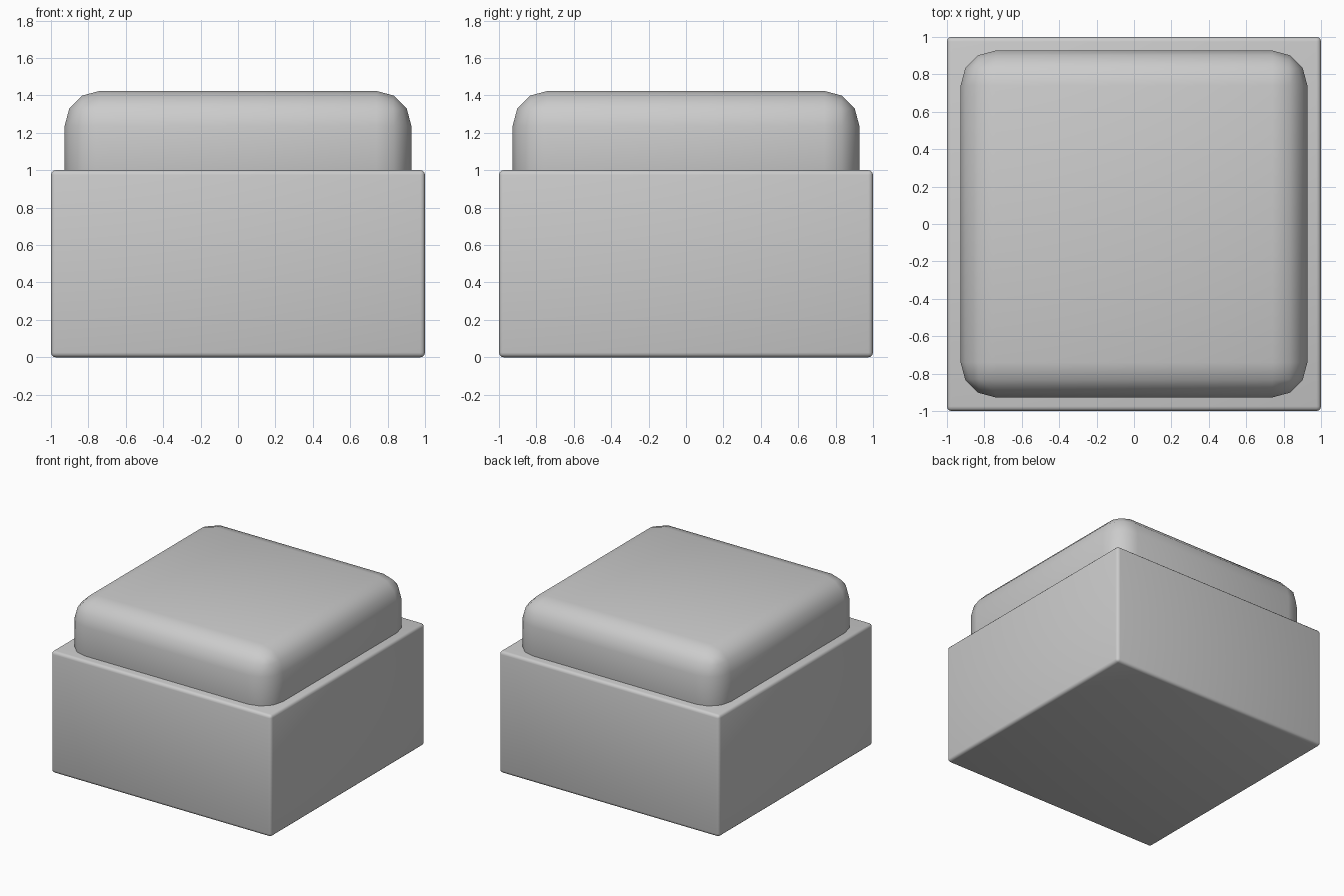
import bpy
from math import radians

if "Cube" in bpy.data.objects:
    bpy.data.objects.remove(bpy.data.objects["Cube"])


def rounded_box(name, size, z_min, z_max, radius, segments):
    bpy.ops.mesh.primitive_cube_add(size=1, location=(0, 0, (z_min + z_max) / 2))
    ob = bpy.context.object
    ob.name = name
    ob.scale = (size, size, z_max - z_min)
    bpy.ops.object.transform_apply(location=False, rotation=False, scale=True)
    bevel = ob.modifiers.new("rounding", 'BEVEL')
    bevel.width = radius
    bevel.segments = segments
    bevel.limit_method = 'NONE'
    bpy.ops.object.modifier_apply(modifier=bevel.name)
    bpy.ops.object.shade_smooth_by_angle(angle=radians(40))
    return ob


# Square base with finely eased edges
rounded_box("base", 2.0, 0.0, 1.0, 0.025, 3)

# Soft cushion sunk into the top of the base
rounded_box("cushion", 1.854, 0.78, 1.424, 0.187, 3)
